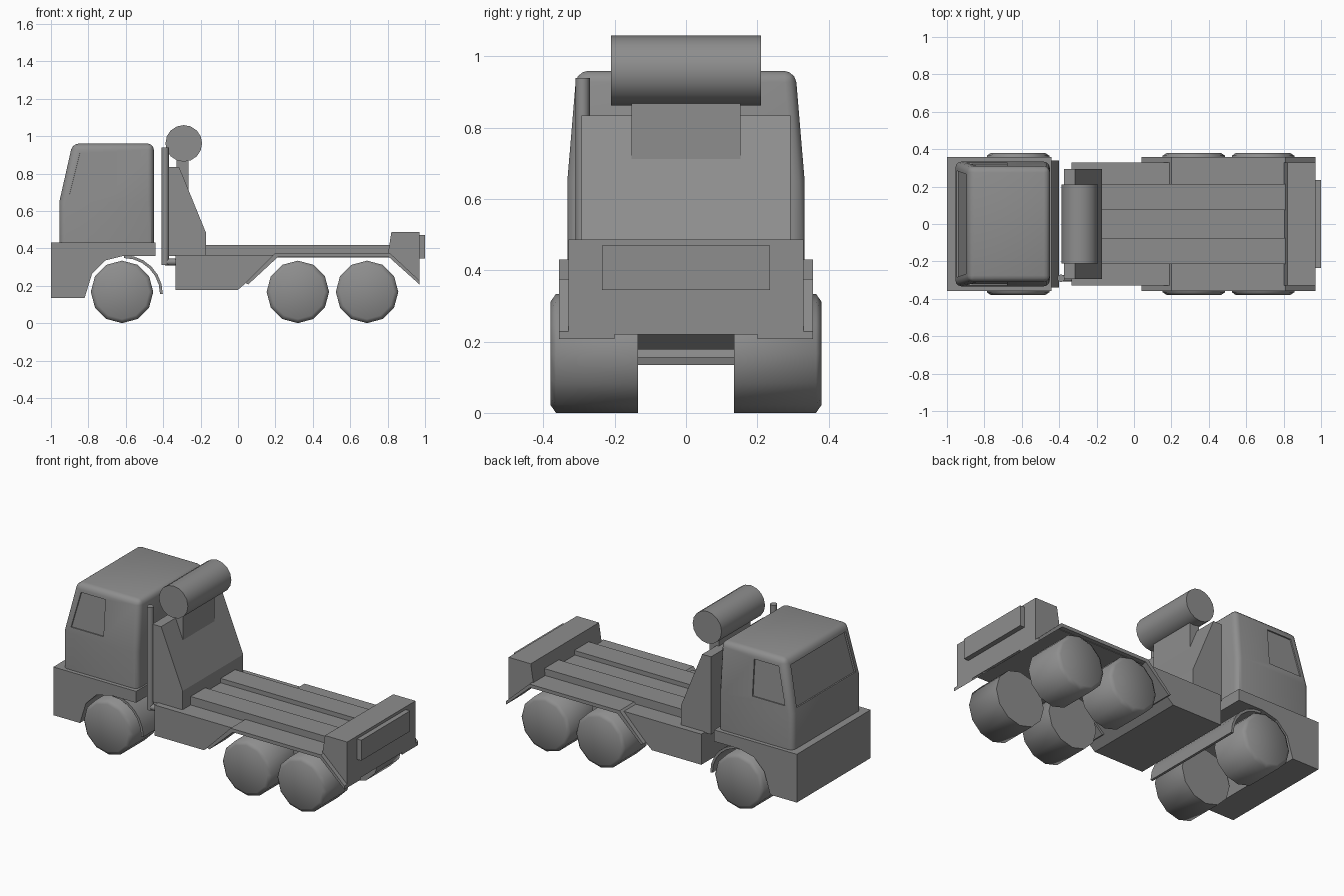
import bpy, bmesh, math
from mathutils import Vector, Matrix

cube = bpy.data.objects.get("Cube")
if cube:
    bpy.data.objects.remove(cube, do_unlink=True)

GREY = (0.27, 0.27, 0.27, 1)
paint = bpy.data.materials.new("plain_grey")
paint.use_nodes = True
paint.diffuse_color = GREY
paint.node_tree.nodes["Principled BSDF"].inputs["Base Color"].default_value = GREY


def finish(name, bm, smooth=None):
    """Turn a bmesh into a named, painted object."""
    bmesh.ops.recalc_face_normals(bm, faces=bm.faces[:])
    me = bpy.data.meshes.new(name)
    bm.to_mesh(me)
    bm.free()
    me.materials.append(paint)
    ob = bpy.data.objects.new(name, me)
    bpy.context.collection.objects.link(ob)
    if smooth:
        smooth_object(ob, smooth)
    return ob


def smooth_object(ob, angle):
    bpy.ops.object.select_all(action='DESELECT')
    ob.select_set(True)
    bpy.context.view_layer.objects.active = ob
    bpy.ops.object.shade_smooth_by_angle(angle=math.radians(angle))


def loft(bm, rings):
    """Join equal point loops into a closed solid."""
    loops = [[bm.verts.new(p) for p in r] for r in rings]
    n = len(loops[0])
    for a, b in zip(loops, loops[1:]):
        for i in range(n):
            j = (i + 1) % n
            bm.faces.new((a[i], a[j], b[j], b[i]))
    bm.faces.new(loops[0])
    bm.faces.new(loops[-1])


def prism(name, profile, y0, y1, smooth=None):
    """Extrude a side profile across the width."""
    bm = bmesh.new()
    loft(bm, [[(x, y, z) for x, z in profile] for y in (y0, y1)])
    return finish(name, bm, smooth)


def box(name, x0, x1, z0, z1, half):
    return prism(name, [(x0, z0), (x1, z0), (x1, z1), (x0, z1)], -half, half)


def rod(name, centre, radius, length, axis, sides=12):
    bm = bmesh.new()
    turn = Vector((0, 0, 1)).rotation_difference(Vector(axis)).to_matrix().to_4x4()
    bmesh.ops.create_cone(bm, cap_ends=True, segments=sides, radius1=radius, radius2=radius,
                          depth=length, matrix=Matrix.Translation(centre) @ turn)
    return finish(name, bm, 40)


def slab(name, corners, depth):
    """Thick plate centred on a flat outline, used as a cutter."""
    pts = [Vector(c) for c in corners]
    n = (pts[1] - pts[0]).cross(pts[2] - pts[0]).normalized() * depth
    bm = bmesh.new()
    loft(bm, [[p - n for p in pts], [p + n for p in pts]])
    return finish(name, bm)


# Bumper and cab base with front wheel arch
prism("bumper_base", [(-1, 0.135), (-1, 0.43), (-0.44, 0.43), (-0.44, 0.36), (-0.61, 0.36),
                      (-0.71, 0.335), (-0.78, 0.265), (-0.82, 0.135)], -0.357, 0.357)

# Cab shell with rounded corners and roof edge
LEAN_Z, ROOF_Z = 0.65, 0.96
levels = [(0.42, -0.955, 0.333), (LEAN_Z, -0.955, 0.333), (ROOF_Z, -0.885, 0.307)]
bm = bmesh.new()
loft(bm, [[(x0, -h, z), (-0.45, -h, z), (-0.45, h, z), (x0, h, z)] for z, x0, h in levels])
edges = []
for e in bm.edges:
    a, b = (v.co.z for v in e.verts)
    if abs(a - b) > 0.1 or min(a, b) > 0.9:
        edges.append(e)
bmesh.ops.bevel(bm, geom=edges, offset=0.032, segments=3, profile=0.5, affect='EDGES')
cab = finish("cab", bm)


# Recessed windscreen and side windows
def front_x(z):
    return -0.955 + (z - LEAN_Z) / (ROOF_Z - LEAN_Z) * 0.07


def side_y(z):
    return 0.333 - (z - LEAN_Z) / (ROOF_Z - LEAN_Z) * 0.026


cutters = [slab("windscreen_cutter", [(front_x(z), y, z) for y, z in
                ((-0.285, 0.675), (0.285, 0.675), (0.265, 0.915), (-0.265, 0.915))], 0.012)]
for side in (-1, 1):
    cutters.append(slab("side_window_cutter", [(x, side * side_y(z), z) for x, z in
                   ((-0.9, 0.69), (-0.68, 0.69), (-0.68, 0.91), (-0.845, 0.91))], 0.008))
bpy.ops.object.select_all(action='DESELECT')
bpy.context.view_layer.objects.active = cab
cab.select_set(True)
for c in cutters:
    c.hide_render = True
    m = cab.modifiers.new("window", 'BOOLEAN')
    m.operation, m.object, m.solver = 'DIFFERENCE', c, 'EXACT'
    bpy.ops.object.modifier_apply(modifier=m.name)
    bpy.data.objects.remove(c, do_unlink=True)
smooth_object(cab, 30)

# Curved mudguard behind the front wheels
angles = [math.radians(a) for a in range(90, -5, -15)]
arc = [(r, a) for r, row in ((0.208, angles), (0.193, angles[::-1])) for a in row]
prism("front_mudguard", [(-0.61 + r * math.cos(a), 0.155 + r * math.sin(a)) for r, a in arc],
      -0.34, 0.34, 35)

# Chassis with sloped underside, and raised deck rails
prism("chassis", [(-0.335, 0.365), (-0.335, 0.178), (0, 0.178), (0.2, 0.352), (0.85, 0.352),
                  (0.85, 0.365)], -0.33, 0.33)
box("deck_centre", -0.2, 0.81, 0.36, 0.39, 0.08)
for side, label in ((1, "left"), (-1, "right")):
    lo, hi = sorted((side * 0.075, side * 0.215))
    prism(label + "_deck_rail", [(-0.2, 0.36), (0.81, 0.36), (0.81, 0.417), (-0.2, 0.417)], lo, hi)

    # Rear mudguards
    lo, hi = sorted((side * 0.2, side * 0.357))
    prism(label + "_rear_mudguard",
          [(0.04, 0.215), (0.2, 0.376), (0.81, 0.376), (0.97, 0.228), (0.97, 0.207),
           (0.805, 0.355), (0.215, 0.355), (0.055, 0.207)], lo, hi)

    # Wheels with a chamfered outer rim
    for spot, x in (("front", -0.62), ("middle", 0.32), ("rear", 0.69)):
        bm = bmesh.new()
        ring = [math.tau * i / 12 for i in range(12)]
        loft(bm, [[(x + r * math.cos(a), side * y, 0.167 + r * math.sin(a)) for a in ring]
                  for y, r in ((0.135, 0.167), (0.365, 0.167), (0.38, 0.145))])
        finish(f"{label}_{spot}_wheel", bm, 60)

# Rear block and its plate
prism("rear_block", [(0.8, 0.36), (0.82, 0.487), (0.97, 0.487), (0.97, 0.22)], -0.33, 0.33)
box("rear_plate", 0.965, 1.0, 0.345, 0.47, 0.236)

# Tower behind the cab with bracket and roller
prism("tower", [(-0.375, 0.36), (-0.375, 0.835), (-0.315, 0.835), (-0.17, 0.48), (-0.17, 0.36)],
      -0.293, 0.293)
box("roller_bracket", -0.33, -0.265, 0.7, 0.93, 0.153)
rod("roller", (-0.29, 0, 0.961), 0.098, 0.42, (0, 1, 0), 16)

# Exhaust stack and its feed pipe
rod("exhaust_stack", (-0.39, -0.29, 0.625), 0.02, 0.63, (0, 0, 1))
rod("exhaust_feed", (-0.36, -0.29, 0.327), 0.018, 0.06, (1, 0, 0))
